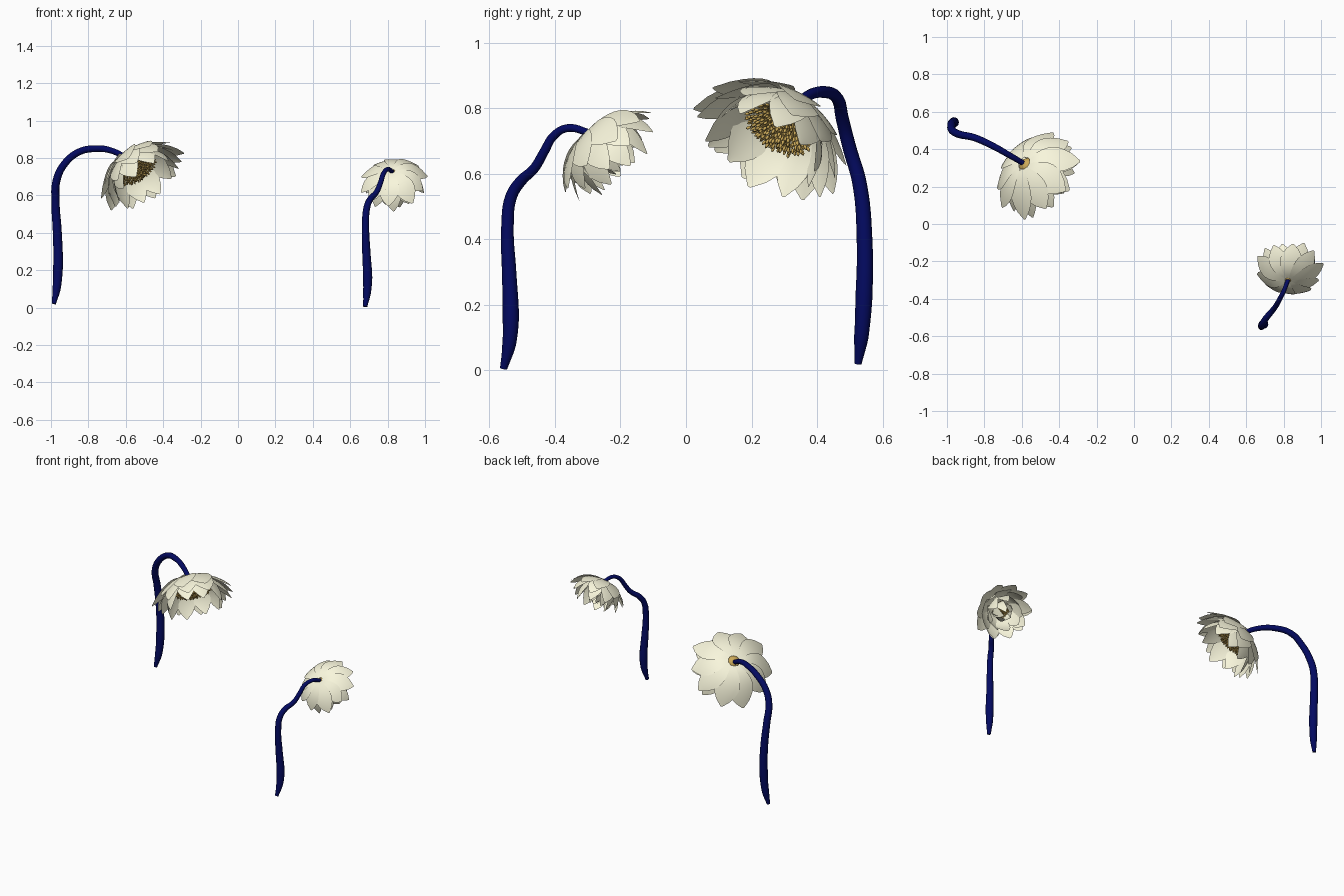
import bpy, bmesh, math, random
from mathutils import Vector, Matrix

if "Cube" in bpy.data.objects:
    bpy.data.objects.remove(bpy.data.objects["Cube"])

random.seed(4)


def material(name, rgb):
    m = bpy.data.materials.new(name)
    m.diffuse_color = (*rgb, 1)
    m.use_nodes = True
    m.node_tree.nodes["Principled BSDF"].inputs["Base Color"].default_value = m.diffuse_color
    return m


NAVY = material("stem_navy", (0.001, 0.003, 0.12))
CREAM = material("petal_cream", (0.95, 0.93, 0.72))
GOLD = material("stamen_gold", (0.6, 0.4, 0.1))


def finish(name, bm, mat, frame):
    me = bpy.data.meshes.new(name)
    bm.to_mesh(me)
    bm.free()
    me.materials.append(mat)
    for p in me.polygons:
        p.use_smooth = True
    ob = bpy.data.objects.new(name, me)
    ob.matrix_world = frame
    bpy.context.collection.objects.link(ob)
    return ob


def stem(name, pts):
    # tapering tube through (x, y, z, radius)
    cu = bpy.data.curves.new(name, 'CURVE')
    cu.dimensions = '3D'
    cu.bevel_depth = 1
    cu.bevel_resolution = 4
    cu.resolution_u = 6
    cu.use_fill_caps = True
    sp = cu.splines.new('BEZIER')
    sp.bezier_points.add(len(pts) - 1)
    for b, p in zip(sp.bezier_points, pts):
        b.co = p[:3]
        b.radius = p[3]
        b.handle_left_type = b.handle_right_type = 'AUTO'
    cu.materials.append(NAVY)
    ob = bpy.data.objects.new(name, cu)
    bpy.context.collection.objects.link(ob)


def petal(bm, angle, profile, width, grow):
    # pointed sheet following a quadratic (radius, height) profile, cupped sideways
    p0, p1, p2 = [Vector(p) for p in profile]
    rot = Matrix.Rotation(angle, 3, 'Z')
    rows = []
    nu, nv = 9, 6
    for i in range(nu + 1):
        t = i / nu
        w = width * (0.16 + 0.84 * math.sin(math.pi * min(t / 0.62, 1) / 2))
        if t > 0.62:
            w *= max(0.03, 1 - ((t - 0.62) / 0.38) ** 1.8) ** 0.75
        c = ((1 - t) ** 2 * p0 + 2 * t * (1 - t) * p1 + t * t * p2) * (1 + (grow - 1) * t)
        row = []
        for j in range(nv + 1):
            s = w * (j / nv - 0.5)
            co = Vector((c.x - 1.8 * s * s * t, s, c.y + 0.8 * s * s + 0.09 * s))
            row.append(bm.verts.new(rot @ co))
        rows.append(row)
    for a, b in zip(rows, rows[1:]):
        for j in range(nv):
            bm.faces.new((a[j], a[j + 1], b[j + 1], b[j]))


def flower(name, attach, axis, rings, stamen_scale):
    q = Vector(axis).normalized().to_track_quat('Z', 'Y')
    frame = Matrix.Translation(attach) @ q.to_matrix().to_4x4()
    # petal rings
    for ring, (count, profile, width) in rings.items():
        bm = bmesh.new()
        off = random.random()
        for k in range(count):
            a = (k + off + random.uniform(-.12, .12)) * math.tau / count
            petal(bm, a, profile, width * random.uniform(.92, 1.08), random.uniform(.94, 1.06))
        finish(f"{name}_{ring}_petals", bm, CREAM, frame)
    # receptacle and stamens
    bm = bmesh.new()
    bmesh.ops.create_uvsphere(bm, u_segments=16, v_segments=8, radius=0.042,
                              matrix=Matrix.Translation((0, 0, .028)) @ Matrix.Diagonal((1, 1, .8, 1)))
    for k in range(200):
        f = math.sqrt((k + .5) / 200)
        a = k * 2.39996
        d = Vector((math.cos(a), math.sin(a), 0))
        base = d * .03 * f + Vector((0, 0, .03))
        tip = d * .11 * f + Vector((0, 0, .115 - .02 * f * f + random.uniform(-.008, .008)))
        v = tip - base
        turn = v.to_track_quat('Z', 'Y').to_matrix().to_4x4()
        bmesh.ops.create_cone(bm, segments=5, radius1=.0025, radius2=.002, depth=v.length,
                              matrix=Matrix.Translation((base + tip) / 2) @ turn)
        bmesh.ops.create_icosphere(bm, subdivisions=1, radius=.0065,
                                   matrix=Matrix.Translation(tip) @ turn @ Matrix.Diagonal((.8, .8, 1.6, 1)))
    finish(f"{name}_stamens", bm, GOLD, frame @ Matrix.Scale(stamen_scale, 4))


# large open flower
stem("large_stem", [
    (-.985, .525, .02, .011), (-.97, .535, .10, .022), (-.962, .543, .22, .026),
    (-.966, .545, .40, .024), (-.976, .53, .57, .022), (-.97, .499, .68, .021),
    (-.93, .478, .765, .020), (-.855, .462, .83, .019), (-.76, .42, .85, .018),
    (-.67, .37, .837, .016), (-.58, .318, .79, .014)])
flower("large_flower", (-.588, .325, .805), (.535, -.45, -.714), {
    "outer": (10, ((.035, 0), (.14, 0), (.253, .135)), .15),
    "middle": (10, ((.035, .008), (.148, .01), (.228, .17)), .14),
    "inner": (10, ((.035, .014), (.15, .02), (.18, .205)), .13),
}, 1.0)

# small half-closed flower
stem("small_stem", [
    (.68, -.557, .005, .011), (.69, -.54, .08, .021), (.693, -.535, .16, .025),
    (.686, -.54, .30, .022), (.682, -.545, .44, .019), (.688, -.534, .53, .018),
    (.705, -.505, .577, .017), (.74, -.463, .617, .015), (.762, -.433, .668, .014),
    (.778, -.403, .717, .013), (.80, -.36, .74, .012), (.825, -.295, .725, .011)])
flower("small_flower", (.823, -.30, .73), (.08, .675, -.735), {
    "outer": (10, ((.015, 0), (.108, -.005), (.18, .09)), .11),
    "middle": (9, ((.015, .008), (.12, .005), (.155, .135)), .10),
    "inner": (8, ((.015, .014), (.12, .02), (.10, .17)), .09),
    "heart": (6, ((.012, .018), (.09, .03), (.025, .15)), .075),
}, 0.5)
